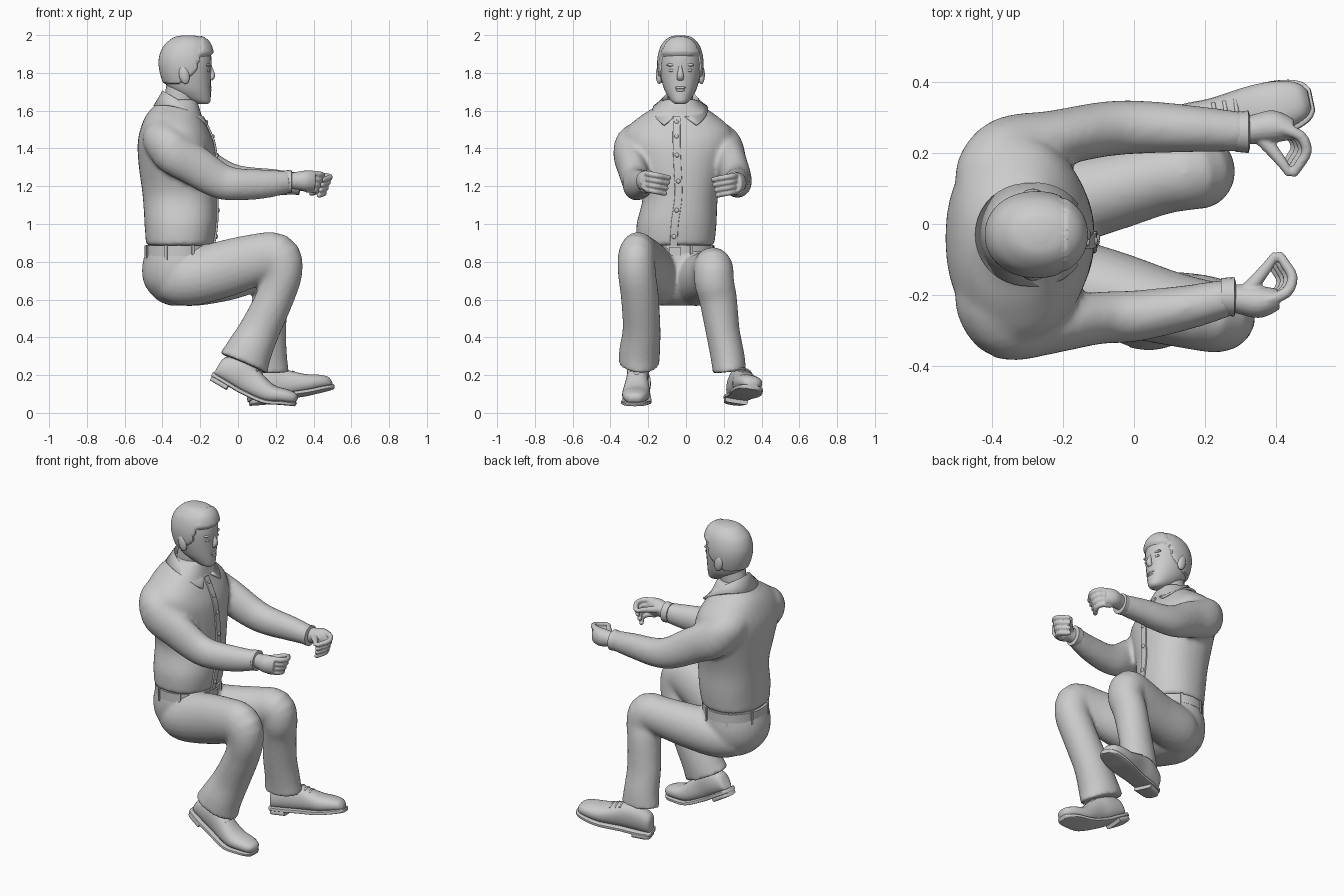
import bpy, bmesh, math
from mathutils import Vector, Matrix

if "Cube" in bpy.data.objects:
    bpy.data.objects.remove(bpy.data.objects["Cube"])

grey = bpy.data.materials.new("plain grey")
grey.use_nodes = True
tone = (0.6, 0.6, 0.6, 1)
grey.diffuse_color = tone
grey.node_tree.nodes["Principled BSDF"].inputs["Base Color"].default_value = tone
X, Y, Z = Vector((1, 0, 0)), Vector((0, 1, 0)), Vector((0, 0, 1))
parts = []


def finish(name, bm, matrix=None, thickness=0, voxel=0, smooth=0):
    bmesh.ops.recalc_face_normals(bm, faces=bm.faces)
    mesh = bpy.data.meshes.new(name)
    bm.to_mesh(mesh)
    bm.free()
    mesh.materials.append(grey)
    obj = bpy.data.objects.new(name, mesh)
    bpy.context.collection.objects.link(obj)
    if matrix:
        obj.matrix_world = matrix
    if thickness:
        solid = obj.modifiers.new("thickness", "SOLIDIFY")
        solid.thickness = thickness
        solid.offset = 0
    if voxel:
        weld = obj.modifiers.new("weld", "REMESH")
        weld.mode = "VOXEL"
        weld.voxel_size = voxel
        weld.use_smooth_shade = True
        soft = obj.modifiers.new("soften", "SMOOTH")
        soft.iterations = smooth
    parts.append(obj)
    return obj


def spline(rows, steps):
    """Smooth curve through rows of numbers."""
    out = []
    for i in range(len(rows) - 1):
        p = [rows[max(0, min(len(rows) - 1, i + k))] for k in (-1, 0, 1, 2)]
        for s in range(steps):
            t = s / steps
            out.append([b + t / 2 * (c - a + t * (2*a - 5*b + 4*c - d + t * (3*(b - c) + d - a)))
                        for a, b, c, d in zip(*p)])
    return out + [list(rows[-1])]


def loft_mesh(rows, bm=None, ref=Y, axis=None, sides=20, steps=4, power=2):
    """Rows: centre x, y, z, half width along ref, half height."""
    bm, rings = bm or bmesh.new(), []
    rows = spline(rows, steps)
    for i, row in enumerate(rows):
        centre = Vector(row[:3])
        after, before = rows[min(i + 1, len(rows) - 1)], rows[max(i - 1, 0)]
        t = axis or (Vector(after[:3]) - Vector(before[:3])).normalized()
        side = (ref - t * ref.dot(t)).normalized()
        up = t.cross(side)
        ring = []
        for k in range(sides):
            a = math.tau * k / sides
            c, s = math.cos(a), math.sin(a)
            c = math.copysign(abs(c) ** (2 / power), c)
            s = math.copysign(abs(s) ** (2 / power), s)
            ring.append(bm.verts.new(centre + side * c * row[3] + up * s * row[4]))
        rings.append(ring)
    for a, b in zip(rings, rings[1:]):
        for k in range(sides):
            j = (k + 1) % sides
            bm.faces.new((a[k], a[j], b[j], b[k]))
    bm.faces.new(rings[0])
    bm.faces.new(rings[-1])
    return bm


def loft(name, rows, matrix=None, **options):
    return finish(name, loft_mesh(rows, **options), matrix)


def stack(rows):
    """Rows: z, back x, front x, middle y, half width."""
    return [((b + f) / 2, y, z, w, (f - b) / 2) for z, b, f, y, w in rows]


def ball(name, place, size, tilt=0):
    bm = bmesh.new()
    bmesh.ops.create_uvsphere(bm, u_segments=16, v_segments=10, radius=1)
    return finish(name, bm, Matrix.Translation(place) @ Matrix.Rotation(tilt, 4, "Y")
                  @ Matrix.Diagonal((*size, 1)))


def box(name, place, size, turn=0):
    bm = bmesh.new()
    bmesh.ops.create_cube(bm, size=1)
    return finish(name, bm, Matrix.Translation(place) @ Matrix.Rotation(turn, 4, "Z")
                  @ Matrix.Diagonal((*size, 1)))


# Shirt body and sleeves welded together
shirt = stack([(.885, -.487, -.13, -.055, .205), (1, -.495, -.113, -.05, .212), (1.15, -.505, -.112, -.03, .2),
               (1.3, -.525, -.112, -.035, .24), (1.42, -.532, -.125, -.04, .285), (1.5, -.518, -.155, -.04, .28),
               (1.57, -.49, -.19, -.038, .205), (1.62, -.45, -.205, -.035, .13), (1.66, -.41, -.22, -.03, .09)])
sleeves = {
    "right": [(-.385, -.12, 1.475, .1, .1), (-.39, -.22, 1.445, .11, .115), (-.355, -.295, 1.385, .112, .09),
              (-.23, -.285, 1.31, .108, .08), (-.1, -.265, 1.23, .096, .074), (0, -.26, 1.21, .086, .073),
              (.15, -.235, 1.212, .076, .063), (.275, -.205, 1.225, .058, .052)],
    "left": [(-.385, .04, 1.475, .1, .1), (-.39, .14, 1.445, .11, .115), (-.355, .215, 1.385, .112, .09),
             (-.23, .24, 1.325, .108, .08), (-.08, .268, 1.245, .094, .078), (.03, .273, 1.222, .084, .075),
             (.17, .268, 1.22, .074, .066), (.315, .26, 1.215, .058, .056)]}
bm = loft_mesh(shirt, axis=Z, sides=32, power=2.2)
for rows in sleeves.values():
    loft_mesh(rows, bm, ref=Z, sides=24)
finish("shirt", bm, voxel=.013, smooth=8)

# Placket and buttons
front = [(r[0] + r[4] + .002, r[1] - .01, r[2]) for r in shirt[:-2]]
loft("shirt_placket", [(*p, .02, .006) for p in front], power=6)
for x, y, z in spline(front, 2)[1::2]:
    ball("shirt_button", (x + .006, y, z), (.007, .012, .012))

# Folded collar with two front points
bm, rows = bmesh.new(), []
for k in range(33):
    a = .1 + (math.tau - .2) * k / 32
    row = []
    for r, turn, drop in ((.088, a, .04), (.1, a, 0), (0, math.pi + (a - math.pi) * .85, .03)):
        c, s = math.cos(turn), math.sin(turn)
        if not r:
            r = .142 + .024 * max(0, c)
            drop += .048 * c * c
        row.append(bm.verts.new((-.3 + r * c, -.03 + r * s, 1.64 - .06 * c - drop)))
    rows.append(row)
for a, b in zip(rows, rows[1:]):
    for k in range(2):
        bm.faces.new((a[k], a[k + 1], b[k + 1], b[k]))
finish("shirt_collar", bm, thickness=.014)

# Neck and head
loft("neck", [(-.32, -.03, 1.56, .07, .075), (-.31, -.03, 1.65, .068, .08), (-.29, -.03, 1.76, .07, .085)])
skull = stack([(z, b, f, -.03, w) for z, b, f, w in (
    (1.635, -.21, -.16, .025), (1.648, -.25, -.147, .045), (1.68, -.32, -.144, .068), (1.72, -.37, -.144, .088),
    (1.79, -.4, -.143, .106), (1.86, -.41, -.14, .112), (1.92, -.395, -.147, .102), (1.957, -.365, -.165, .081),
    (1.98, -.33, -.2, .052), (1.988, -.285, -.245, .018))])
loft("head", skull, axis=Z, sides=32, power=2.1)
loft("nose", [(-.156, -.03, 1.85, .01, .012), (-.146, -.03, 1.82, .011, .013),
              (-.136, -.03, 1.785, .018, .015), (-.146, -.03, 1.765, .017, .01)])
for z, w in ((1.722, .03), (1.708, .025)):
    ball("lip", (-.151, -.03, z), (.012, w, .008))
for side in (-1, 1):
    ball("eye", (-.161, -.03 + side * .043, 1.813), (.013, .02, .009))
    ball("eyebrow", (-.161, -.03 + side * .043, 1.842), (.015, .03, .009))
    ball("ear", (-.285, -.03 + side * .112, 1.79), (.028, .018, .05), -.2)

# Hair swells out of the head above the hairline
hairline = ((-.5, 1.735), (-.31, 1.735), (-.25, 1.775), (-.222, 1.8), (-.2, 1.88), (0, 1.9))
bm = loft_mesh(skull, axis=Z, sides=64, steps=8, power=2.1)
for v in bm.verts:
    for (x1, z1), (x2, z2) in zip(hairline, hairline[1:]):
        if x1 <= v.co.x < x2:
            edge = z1 + (z2 - z1) * (v.co.x - x1) / (x2 - x1)
    swell = -.01 + .021 * max(0, min(1, (v.co.z - edge) / .015))
    if v.co.x > -.2 and swell > 0:
        swell += .006
    out = v.co - Vector((-.27, -.03, 1.82))
    v.co += out.normalized() * swell
finish("hair", bm)

# Trousers: seat and legs welded together
seat = stack([(z, b, f, -.05, w) for z, b, f, w in (
    (.568, -.36, -.24, .07), (.6, -.43, -.17, .14), (.68, -.495, -.12, .19),
    (.78, -.507, -.115, .205), (.9, -.475, -.14, .19))])
bm = loft_mesh(seat, axis=Z, sides=32)
loft_mesh([(-.38, -.13, .72, .09, .12), (-.27, -.15, .71, .13, .145), (-.08, -.19, .76, .12, .15),
           (.09, -.235, .81, .105, .137), (.205, -.26, .825, .1, .125), (.235, -.26, .74, .1, .105),
           (.2, -.245, .62, .1, .1), (.12, -.235, .45, .1, .107),
           (.06, -.245, .33, .108, .122), (.03, -.25, .262, .108, .137)], bm, sides=24)
loft_mesh([(-.38, .03, .72, .09, .12), (-.27, .05, .7, .13, .135), (-.08, .09, .72, .115, .13),
           (.07, .13, .75, .105, .117), (.16, .145, .76, .105, .112), (.185, .15, .69, .105, .1),
           (.17, .17, .6, .1, .095), (.155, .195, .43, .09, .1),
           (.155, .22, .3, .09, .105), (.155, .23, .217, .088, .115)], bm, sides=24)
finish("trousers", bm, voxel=.012, smooth=4)

# Belt, loops and buckle
loft("belt", stack([(z, -.494, -.127, -.05, .202) for z in (.83, .885)]), axis=Z, sides=32, steps=1)
for k in range(8):
    a = math.tau * (k + .5) / 8
    box("belt_loop", (-.31 + .184 * math.cos(a), -.05 + .202 * math.sin(a), .85), (.012, .014, .08), a)
box("belt_buckle", (-.125, -.06, .855), (.014, .06, .045))


# Cuffs and hands
def hand(label, wrist, inward):
    x, y, z, h, w = wrist
    loft(label + "_cuff", [(x + d, y, z, w + g, h + g) for d, g in ((-.03, 0), (.008, .004), (.012, -.01))], steps=1)

    def local(u, v, up, *radii):
        return (x + u, y + inward * v, z + up, *radii)
    bm = loft_mesh([local(-.02, 0, 0, .038, .042), local(.03, -.008, .004, .042, .046),
                    local(.08, -.014, .004, .046, .054), local(.13, -.006, .002, .03, .05)])
    for i in range(4):
        up, reach = .042 - .028 * i, 1 - .06 * i
        loft_mesh([local(u * reach, v * reach, up - sag, r, r) for u, v, sag, r in (
            (.1, -.01, 0, .017), (.155, .012, .003, .016), (.172, .055, .01, .015),
            (.15, .095, .018, .014), (.135, .118, .022, .012), (.13, .124, .024, .005))],
            bm, ref=Z, sides=12, steps=3)
    loft_mesh([local(.04, .01, .01, .024, .024), local(.075, .052, .015, .019, .019),
               local(.105, .09, .02, .015, .015), local(.122, .117, .02, .011, .011),
               local(.126, .122, .02, .005, .005)], bm, ref=Z, sides=12)
    finish(label + "_hand", bm, voxel=.0045, smooth=4)


for label, inward in (("right", 1), ("left", -1)):
    hand(label, sleeves[label][-1], inward)


# Shoes with sole, heel and laces; bend lifts the toes
def shoe(label, heel, yaw, pitch, roll, bend):
    m = Matrix.Translation(heel) @ Matrix.Rotation(yaw, 4, "Z") @ Matrix.Rotation(pitch, 4, "Y") \
        @ Matrix.Rotation(roll, 4, "X")
    plan = [(0, .028), (.02, .048), (.1, .058), (.18, .058), (.3, .073), (.38, .068), (.43, .05), (.45, .025)]
    tops = (.12, .15, .185, .175, .13, .108, .088, .062)

    def lift(x):
        return bend * max(0, x - .27)
    loft(label + "_shoe", [(x, 0, lift(x) + (.025 + t) / 2, w, (t - .025) / 2) for (x, w), t in zip(plan, tops)],
         m, axis=X, sides=24, power=2.3)
    loft(label + "_sole", [(x * 1.03 - .006, 0, lift(x) + .028, w + .007, .012) for x, w in plan],
         m, axis=X, power=5)
    loft(label + "_heel", [(x, 0, .01, w + .004, .016) for x, w in plan[:3]], m, axis=X, power=5)
    for x, z in ((.19, .172), (.22, .161), (.25, .15)):
        loft(label + "_lace", [(x, v, z - abs(v) * .3, .006, .006) for v in (-.035, 0, .035)],
             m, ref=X, sides=8)


shoe("right", (-.145, -.245, .178), -.06, .53, 0, .48)
shoe("left", (.065, .245, .047), .22, -.09, -.15, .12)

# Smooth shading with sharp creases kept
bpy.ops.object.select_all(action="DESELECT")
for obj in parts:
    obj.select_set(True)
bpy.context.view_layer.objects.active = parts[0]
bpy.ops.object.shade_smooth_by_angle(angle=math.radians(45))
